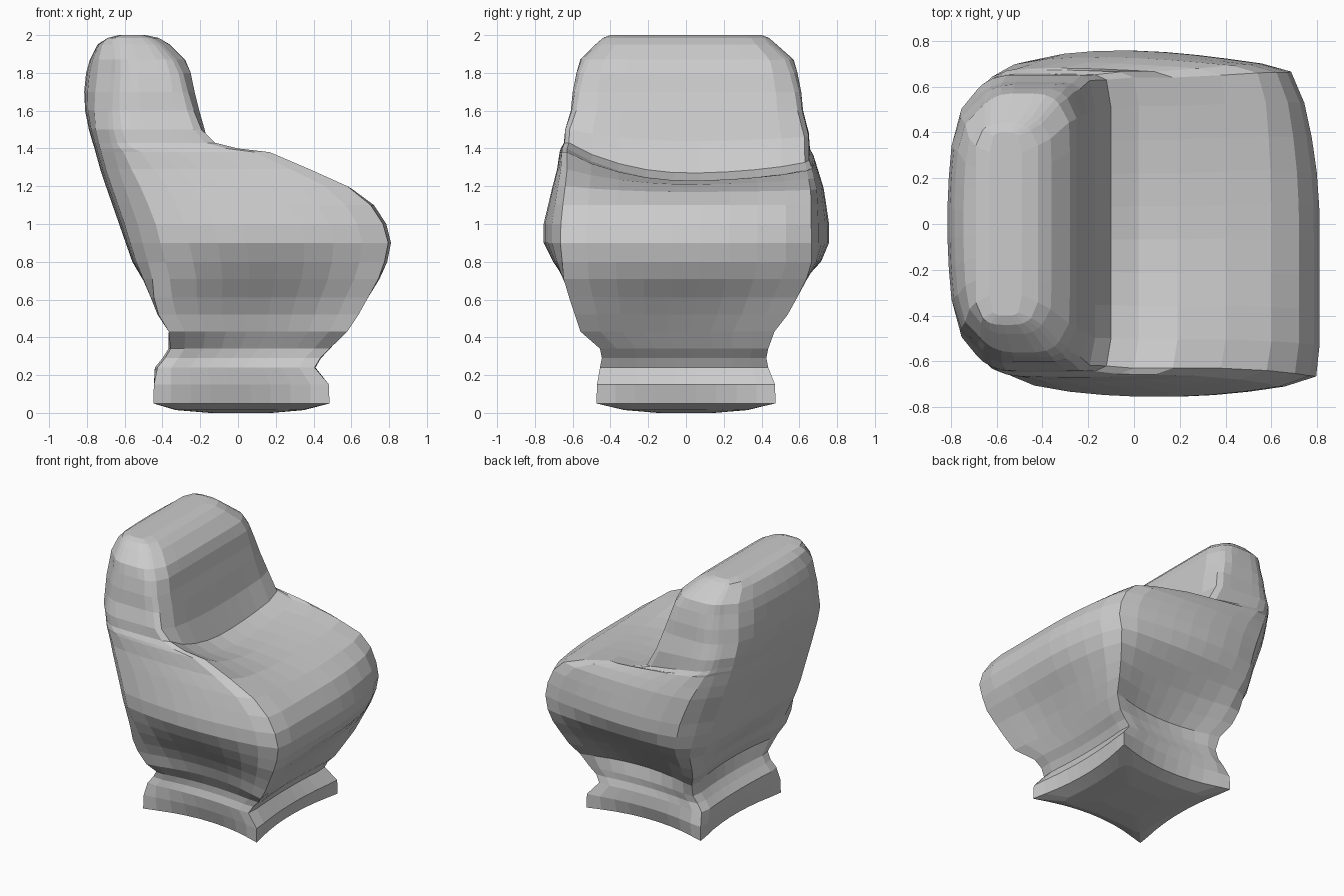
import bpy, bmesh

N = 9  # segments per side of each cross-section


def perimeter():
    """Points around the unit square, counter-clockwise."""
    t = [-1 + 2 * i / N for i in range(N)]
    return ([(a, -1) for a in t] + [(1, a) for a in t] +
            [(-a, 1) for a in t] + [(-1, -a) for a in t])


def ring(z, x0, x1, y0, y1, r_back, r_front, pinch, dish=0, slant=0, bow=0):
    """Rounded rectangle; pinch pulls side middles in (negative bulges),
    dish sinks the seat edge, slant skews the front, bow curves the back."""
    pts = []
    for u, v in perimeter():
        cx, hx = (x0 + x1) / 2, (x1 - x0) / 2
        cy, hy = (y0 + y1) / 2, (y1 - y0) / 2
        r = min(r_back if u < 0 else r_front, hx * 0.95, hy * 0.95)
        px, py = u * hx, v * hy
        ix = max(-hx + r, min(hx - r, px))
        iy = max(-hy + r, min(hy - r, py))
        dx, dy = px - ix, py - iy
        d = (dx * dx + dy * dy) ** 0.5
        if dx and dy:
            px, py = ix + dx * r / d, iy + dy * r / d
        lean = 1 - 0.4 * u if v > 0 and pinch < 0 else 1
        py *= 1 - pinch * (1 - u * u) * lean
        px *= 1 - max(pinch, 0) * 0.7 * (1 - v * v)
        px -= slant * max(0, v) ** 2 * (u + 1) / 2
        px += bow * v * v * (1 - u) / 2
        sag = 1 - (v * v if v < 0 else 0.35 * v * v)
        pts.append((cx + px, cy + py, z - dish * sag * (u + 1) / 2))
    return pts


def loft(name, rows, cap_bottom=False, cap_top=False):
    bm = bmesh.new()
    rings = [[bm.verts.new(p) for p in ring(*row)] for row in rows]
    n = len(rings[0])
    for a, b in zip(rings, rings[1:]):
        for i in range(n):
            j = (i + 1) % n
            bm.faces.new((a[i], a[j], b[j], b[i]))
    if cap_bottom:
        bm.faces.new(rings[0][::-1])
    if cap_top:
        bm.faces.new(rings[-1])
    mesh = bpy.data.meshes.new(name)
    bm.to_mesh(mesh)
    bm.free()
    obj = bpy.data.objects.new(name, mesh)
    bpy.context.collection.objects.link(obj)
    return obj


# columns: z, x0, x1, y0, y1, back radius, front radius, pinch, dish, slant, bow
neck = (0.34, -0.38, 0.50, -0.47, 0.45, 0.08, 0.05, 0.10)
shoulder = (1.50, -0.79, -0.17, -0.64, 0.65, 0.22, 0.08, 0, 0.06, 0, 0.04)

# Flared foot with pinched sides and a slightly domed bottom
loft("pedestal", [
    (0.00, -0.15, 0.18, -0.15, 0.15, 0.05, 0.05, 0),
    (0.015, -0.34, 0.36, -0.34, 0.34, 0.08, 0.08, 0.10),
    (0.05, -0.46, 0.49, -0.48, 0.48, 0.04, 0.02, 0.20),
    (0.15, -0.46, 0.49, -0.48, 0.48, 0.05, 0.03, 0.13),
    (0.24, -0.45, 0.42, -0.47, 0.45, 0.08, 0.05, 0.08),
    (0.29, -0.41, 0.45, -0.46, 0.44, 0.08, 0.05, 0.09),
    neck], cap_bottom=True)

# Padded seat body, wide at the middle, with a dished top
loft("seat", [
    neck,
    (0.43, -0.39, 0.59, -0.57, 0.48, 0.08, 0.04, 0.18, 0, 0.04),
    (0.52, -0.45, 0.65, -0.60, 0.55, 0.10, 0.04, 0.16, 0, 0.06),
    (0.61, -0.48, 0.70, -0.63, 0.60, 0.12, 0.04, 0.11, 0, 0.08),
    (0.71, -0.52, 0.755, -0.66, 0.65, 0.16, 0.04, 0.03, 0, 0.10, 0.02),
    (0.80, -0.56, 0.79, -0.67, 0.68, 0.18, 0.05, -0.05, 0, 0.11, 0.03),
    (0.90, -0.595, 0.81, -0.68, 0.68, 0.20, 0.05, -0.11, 0, 0.11, 0.03),
    (1.00, -0.63, 0.785, -0.68, 0.68, 0.20, 0.06, -0.11, 0, 0.10, 0.04),
    (1.10, -0.665, 0.72, -0.67, 0.68, 0.20, 0.06, -0.09, 0, 0.08, 0.04),
    (1.20, -0.70, 0.60, -0.66, 0.68, 0.20, 0.07, -0.07, 0.03, 0.04, 0.04),
    (1.29, -0.73, 0.40, -0.65, 0.67, 0.20, 0.07, -0.05, 0.08, 0, 0.04),
    (1.38, -0.755, 0.19, -0.65, 0.66, 0.20, 0.07, -0.03, 0.15, 0, 0.04),
    (1.40, -0.76, 0.02, -0.65, 0.66, 0.20, 0.07, -0.02, 0.17, 0, 0.04),
    (1.43, -0.77, -0.10, -0.64, 0.65, 0.20, 0.07, -0.01, 0.16, 0, 0.04),
    shoulder])

# Tall rounded backrest leaning away from the seat
loft("backrest", [
    shoulder,
    (1.60, -0.81, -0.205, -0.61, 0.62, 0.24, 0.10, 0, 0, 0, 0.05),
    (1.70, -0.815, -0.23, -0.60, 0.61, 0.25, 0.12, 0, 0, 0, 0.06),
    (1.80, -0.805, -0.25, -0.58, 0.59, 0.25, 0.14, 0, 0, 0, 0.06),
    (1.87, -0.785, -0.28, -0.56, 0.57, 0.22, 0.16, 0, 0, 0, 0.05),
    (1.95, -0.745, -0.36, -0.48, 0.48, 0.16, 0.14, 0, 0, 0, 0.03),
    (1.985, -0.69, -0.42, -0.44, 0.44, 0.10, 0.10, 0),
    (2.00, -0.63, -0.49, -0.40, 0.40, 0.05, 0.05, 0)], cap_top=True)
